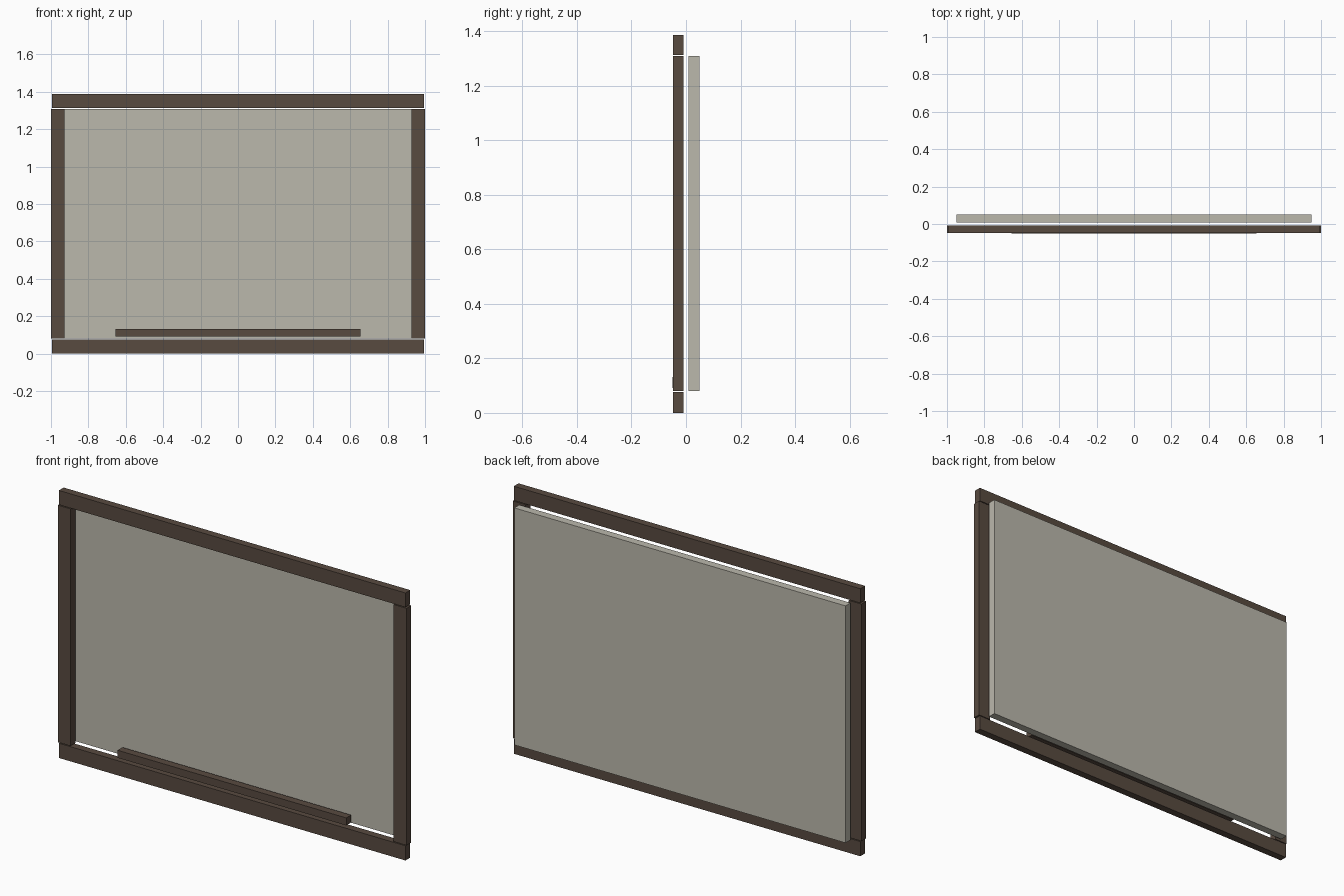
import bpy

cube = bpy.data.objects.get("Cube")
if cube:
    bpy.data.objects.remove(cube, do_unlink=True)


def make_material(name, color):
    mat = bpy.data.materials.new(name)
    mat.use_nodes = True
    mat.diffuse_color = (*color, 1)
    mat.node_tree.nodes["Principled BSDF"].inputs["Base Color"].default_value = (*color, 1)
    return mat


def make_box(name, mat, x, y, z):
    """Box spanning the (low, high) range on each axis."""
    bpy.ops.mesh.primitive_cube_add(size=1, location=[sum(r) / 2 for r in (x, y, z)])
    obj = bpy.context.object
    obj.name = name
    obj.scale = [r[1] - r[0] for r in (x, y, z)]
    bpy.ops.object.transform_apply(location=False, rotation=False, scale=True)
    obj.data.materials.append(mat)
    return obj


wood = make_material("dark brown wood", (0.098, 0.069, 0.051))
board = make_material("warm grey board", (0.497, 0.479, 0.413))

frame_depth = (-0.048, -0.009)
opening = (0.08, 1.309)

# Horizontal rails, slightly shorter than the overall width
make_box("bottom_rail", wood, (-0.994, 0.994), frame_depth, (0, 0.076))
make_box("top_rail", wood, (-0.994, 0.994), frame_depth, (1.313, 1.387))

# Side stiles, separated from the rails by a thin gap
make_box("left_stile", wood, (0.927, 1), frame_depth, opening)
make_box("right_stile", wood, (-1, -0.927), frame_depth, opening)

# Ledge above the bottom rail
make_box("ledge", wood, (-0.656, 0.656), (-0.05, -0.01), (0.092, 0.131))

# Backing panel set behind the frame
make_box("back_panel", board, (-0.95, 0.95), (0.009, 0.05), opening)
